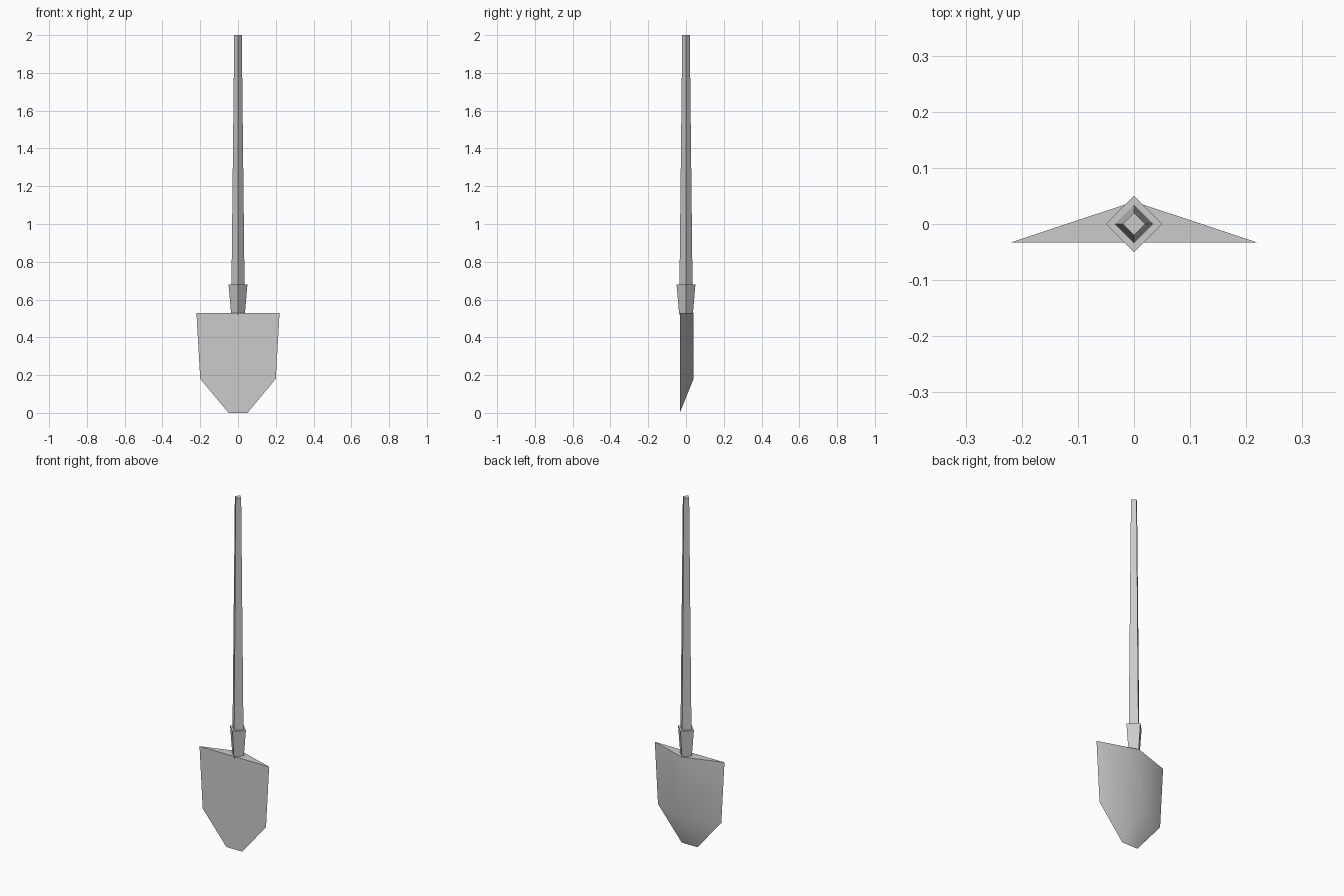
import bpy, bmesh, math

if "Cube" in bpy.data.objects:
    bpy.data.objects.remove(bpy.data.objects["Cube"])


def finish(name, bm, angle):
    bmesh.ops.recalc_face_normals(bm, faces=bm.faces)
    mesh = bpy.data.meshes.new(name)
    bm.to_mesh(mesh)
    bm.free()
    obj = bpy.data.objects.new(name, mesh)
    bpy.context.collection.objects.link(obj)
    # smooth gentle folds, keep sharp edges
    mesh.shade_smooth()
    mesh.set_sharp_from_angle(angle=math.radians(angle))
    return obj


def diamond_shaft(name, rings):
    """Four-sided tapered shaft; rings are (radius, z), bottom to top."""
    bm = bmesh.new()
    loops = [[bm.verts.new((x * r, y * r, z))
              for x, y in ((1, 0), (0, 1), (-1, 0), (0, -1))] for r, z in rings]
    for a, b in zip(loops, loops[1:]):
        for i in range(4):
            j = (i + 1) % 4
            bm.faces.new((a[i], a[j], b[j], b[i]))
    bm.faces.new(loops[0][::-1])
    bm.faces.new(loops[-1])
    return finish(name, bm, 40)


# long tapered handle and the flared socket holding it
diamond_shaft("handle", [(0.035, 0.64), (0.02, 2.0)])
diamond_shaft("socket", [(0.036, 0.52), (0.05, 0.68)])

# blade: flat front outline with a ridge down the back
FRONT, BACK = -0.033, 0.04
half = [(0.22, 0.53), (0.20, 0.18), (0.05, 0.0)]
bm = bmesh.new()
right = [bm.verts.new((x, FRONT, z)) for x, z in half]
left = [bm.verts.new((-x, FRONT, z)) for x, z in half]
ridge = [bm.verts.new((0, BACK, z)) for z in (0.53, 0.18)]
bm.faces.new(right + left[::-1])
bm.faces.new((right[0], ridge[0], left[0]))
for side in (right, left):
    bm.faces.new((side[0], side[1], ridge[1], ridge[0]))
    bm.faces.new((side[1], side[2], ridge[1]))
bm.faces.new((right[2], left[2], ridge[1]))
finish("blade", bm, 45)
